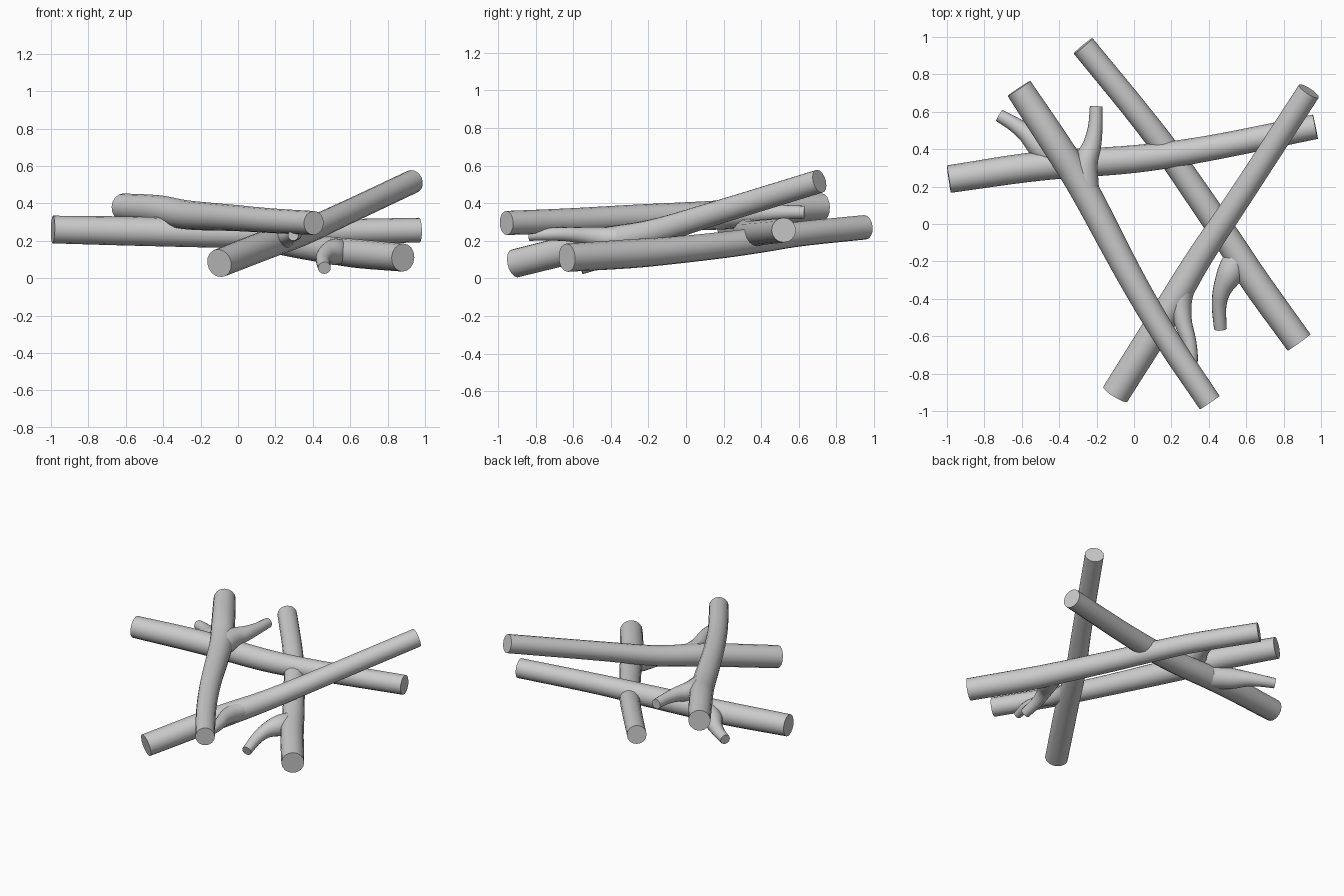
import bpy, bmesh, math
from mathutils import Vector

SIDES = 16
STEPS = 6


def smooth_path(points):
    """Catmull-Rom samples of (x, y, z, radius) points."""
    p = [Vector(q) for q in points]
    p = [p[0] * 2 - p[1]] + p + [p[-1] * 2 - p[-2]]
    out = []
    for i in range(1, len(p) - 2):
        a, b, c, d = p[i - 1:i + 3]
        for s in range(STEPS):
            t = s / STEPS
            out.append(0.5 * (2 * b + (c - a) * t + (2 * a - 5 * b + 4 * c - d) * t ** 2
                              + (3 * b - a - 3 * c + d) * t ** 3))
    return out + [p[-2]]


def add_tube(bm, points):
    """Tapered round tube along a path, closed by flat cut ends."""
    path = smooth_path(points)
    rings = []
    for i, q in enumerate(path):
        t = (path[min(i + 1, len(path) - 1)] - path[max(i - 1, 0)]).to_3d().normalized()
        side = t.cross(Vector((0, 0, 1))).normalized()
        up = side.cross(t)
        ring = []
        for k in range(SIDES):
            a = 2 * math.pi * k / SIDES
            ring.append(bm.verts.new(q.to_3d() + q.w * (math.cos(a) * side + math.sin(a) * up)))
        rings.append(ring)
    for r0, r1 in zip(rings, rings[1:]):
        for k in range(SIDES):
            n = (k + 1) % SIDES
            bm.faces.new((r0[k], r0[n], r1[n], r1[k]))
    bm.faces.new(rings[0][::-1])
    bm.faces.new(rings[-1])


def make_log(name, trunk, branch):
    bm = bmesh.new()
    add_tube(bm, trunk)
    add_tube(bm, branch)
    bmesh.ops.recalc_face_normals(bm, faces=bm.faces)
    me = bpy.data.meshes.new(name)
    bm.to_mesh(me)
    bm.free()
    ob = bpy.data.objects.new(name, me)
    bpy.context.collection.objects.link(ob)
    bpy.ops.object.select_all(action='DESELECT')
    ob.select_set(True)
    bpy.context.view_layer.objects.active = ob
    bpy.ops.object.shade_smooth_by_angle(angle=math.radians(40))


# log lying across the back, short stub at its left
make_log("back_log",
         [(-0.99, 0.24, 0.26, 0.074), (-0.5, 0.31, 0.25, 0.078), (0, 0.347, 0.237, 0.074),
          (0.4, 0.405, 0.245, 0.068), (0.97, 0.52, 0.257, 0.066)],
         [(-0.38, 0.33, 0.245, 0.075), (-0.49, 0.405, 0.243, 0.07), (-0.57, 0.48, 0.235, 0.05),
          (-0.64, 0.533, 0.225, 0.04), (-0.72, 0.58, 0.215, 0.034)])

# upper left log resting on top, forked near its rear end
make_log("left_log",
         [(-0.615, 0.725, 0.38, 0.073), (-0.42, 0.43, 0.365, 0.078), (-0.27, 0.19, 0.338, 0.078),
          (-0.02, -0.28, 0.322, 0.07), (0.18, -0.62, 0.307, 0.066), (0.405, -0.955, 0.295, 0.064)],
         [(-0.26, 0.2, 0.338, 0.072), (-0.26, 0.32, 0.345, 0.066), (-0.225, 0.42, 0.35, 0.05),
          (-0.207, 0.52, 0.352, 0.039), (-0.202, 0.63, 0.352, 0.034)])

# sloping log rising to the rear right, thin branch toward the front
make_log("sloping_log",
         [(-0.1, -0.91, 0.08, 0.076), (0.17, -0.48, 0.185, 0.077), (0.35, -0.18, 0.245, 0.069),
          (0.57, 0.15, 0.345, 0.064), (0.935, 0.71, 0.517, 0.063)],
         [(0.28, -0.29, 0.222, 0.06), (0.25, -0.41, 0.215, 0.06), (0.262, -0.52, 0.225, 0.048),
          (0.295, -0.63, 0.235, 0.038), (0.307, -0.73, 0.235, 0.034), (0.295, -0.835, 0.228, 0.028)])

# lowest log at the right, hooked twig drooping to the ground
make_log("right_log",
         [(-0.272, 0.952, 0.272, 0.065), (0.0, 0.62, 0.238, 0.066), (0.17, 0.4, 0.205, 0.068),
          (0.31, 0.2, 0.178, 0.07), (0.5, -0.08, 0.148, 0.073), (0.65, -0.31, 0.13, 0.077),
          (0.882, -0.633, 0.11, 0.075)],
         [(0.56, -0.15, 0.14, 0.065), (0.515, -0.26, 0.14, 0.07), (0.472, -0.35, 0.125, 0.05),
          (0.455, -0.44, 0.095, 0.039), (0.462, -0.56, 0.055, 0.034)])
